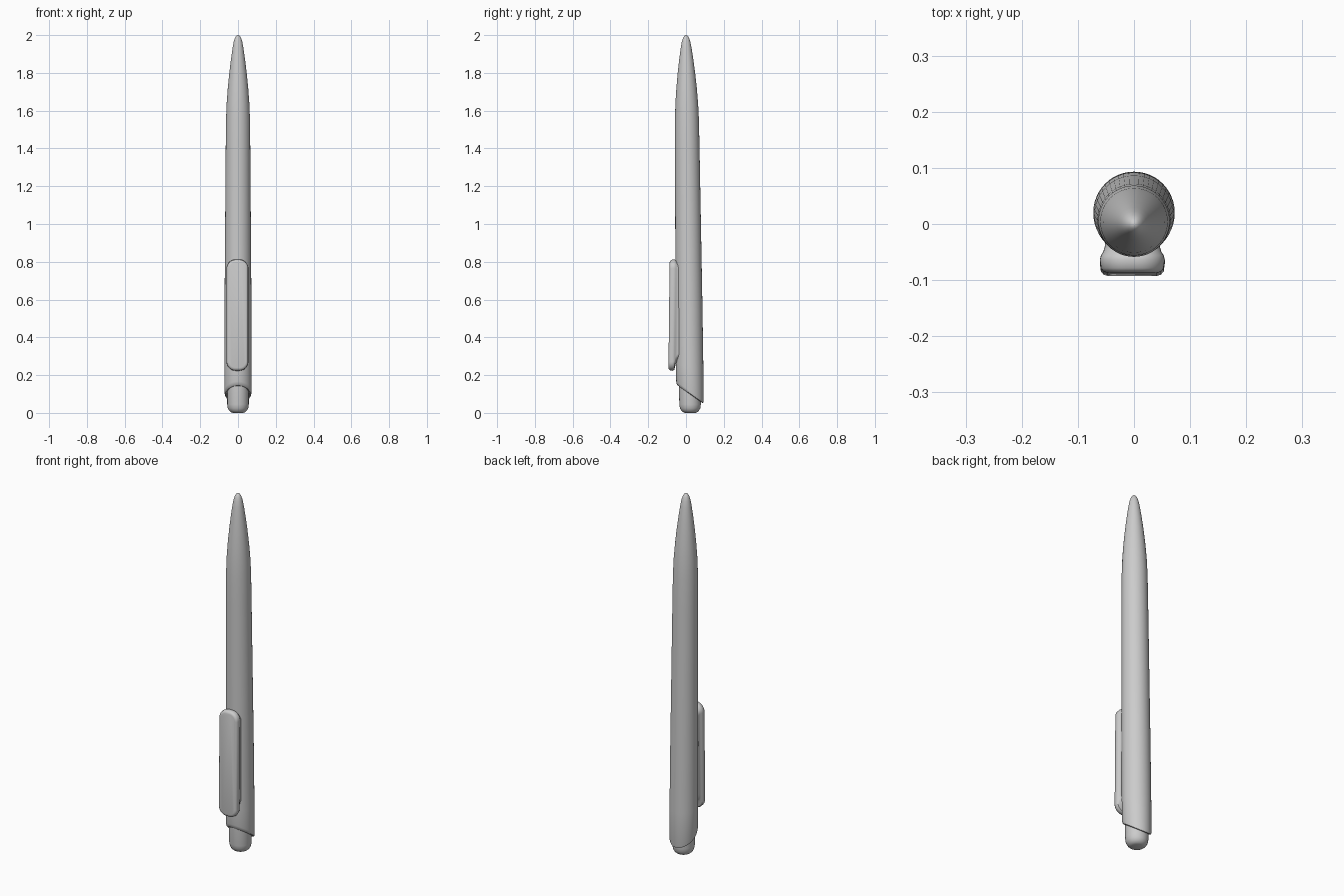
import bpy, bmesh, math

cube = bpy.data.objects.get("Cube")
if cube:
    bpy.data.objects.remove(cube, do_unlink=True)

grey = bpy.data.materials.new("plain grey")
grey.use_nodes = True
grey.diffuse_color = (0.6, 0.6, 0.6, 1)
grey.node_tree.nodes["Principled BSDF"].inputs["Base Color"].default_value = (0.6, 0.6, 0.6, 1)

SIDES = 48


def skin(name, loops, cap_start=True, cap_end=True, sharp=40):
    """Bridge a stack of equal-length point loops into a smooth object."""
    bm = bmesh.new()
    rings = [[bm.verts.new(p) for p in loop] for loop in loops]
    for a, b in zip(rings, rings[1:]):
        for i in range(len(a)):
            j = (i + 1) % len(a)
            bm.faces.new((a[i], a[j], b[j], b[i]))
    if cap_start:
        bm.faces.new(rings[0])
    if cap_end:
        bm.faces.new(rings[-1])
    bmesh.ops.recalc_face_normals(bm, faces=bm.faces)
    mesh = bpy.data.meshes.new(name)
    bm.to_mesh(mesh)
    bm.free()
    mesh.materials.append(grey)
    obj = bpy.data.objects.new(name, mesh)
    bpy.context.collection.objects.link(obj)
    bpy.ops.object.select_all(action="DESELECT")
    obj.select_set(True)
    bpy.context.view_layer.objects.active = obj
    bpy.ops.object.shade_smooth_by_angle(angle=math.radians(sharp))
    return obj


def circle(z, r, tilt=0.0):
    """Ring around the slightly leaning pen axis; tilt slants it front to back."""
    loop = []
    for i in range(SIDES):
        a = math.tau * i / SIDES
        dy = r * math.sin(a)
        loop.append((r * math.cos(a), 0.022 * (1 - z / 2) + dy, z + tilt * dy))
    return loop


def rounded_panel(y, half, low, high, radius):
    """Upright rounded rectangle, leaning back a little towards the top."""
    loop = []
    corners = ((1, 1), (-1, 1), (-1, -1), (1, -1))
    for k, (sx, sz) in enumerate(corners):
        cx = sx * (half - radius)
        cz = high - radius if sz > 0 else low + radius
        for i in range(9):
            a = math.pi / 2 * (k + i / 8)
            z = cz + radius * math.sin(a)
            loop.append((cx - 0.003 + radius * math.cos(a), y + 0.011 * (z - 0.22), z))
    return loop


# Barrel: slanted lower rim, long shaft, tapered tip
SLANT = -0.71
barrel = [(0.105, 0.054, SLANT), (0.099, 0.064, SLANT), (0.103, 0.07, SLANT),
          (0.115, 0.0725, SLANT), (0.25, 0.0725, 0), (0.6, 0.071, 0), (1.0, 0.068, 0),
          (1.4, 0.065, 0), (1.55, 0.0635, 0), (1.64, 0.06, 0), (1.72, 0.054, 0),
          (1.8, 0.046, 0), (1.87, 0.0375, 0), (1.93, 0.029, 0), (1.965, 0.0225, 0),
          (1.985, 0.016, 0), (1.996, 0.009, 0), (2.0, 0.003, 0)]
skin("barrel", [circle(*ring) for ring in barrel], cap_start=False)

# Push button with a rounded end
button = [(0, 0.028), (0.004, 0.038), (0.012, 0.047), (0.025, 0.054),
          (0.045, 0.057), (0.16, 0.057)]
skin("push_button", [circle(*ring) for ring in button], cap_end=False)

# Pocket clip: soft-edged plate narrowing to its root in the barrel
clip = [(-0.093, 0.044, 0.239, 0.797, 0.034), (-0.091, 0.051, 0.231, 0.804, 0.041),
        (-0.085, 0.056, 0.225, 0.81, 0.046), (-0.07, 0.058, 0.223, 0.812, 0.048),
        (-0.062, 0.056, 0.228, 0.81, 0.046), (-0.056, 0.052, 0.255, 0.804, 0.042),
        (-0.046, 0.049, 0.275, 0.796, 0.039), (-0.02, 0.048, 0.285, 0.79, 0.038)]
skin("pocket_clip", [rounded_panel(*layer) for layer in clip], cap_end=False)
